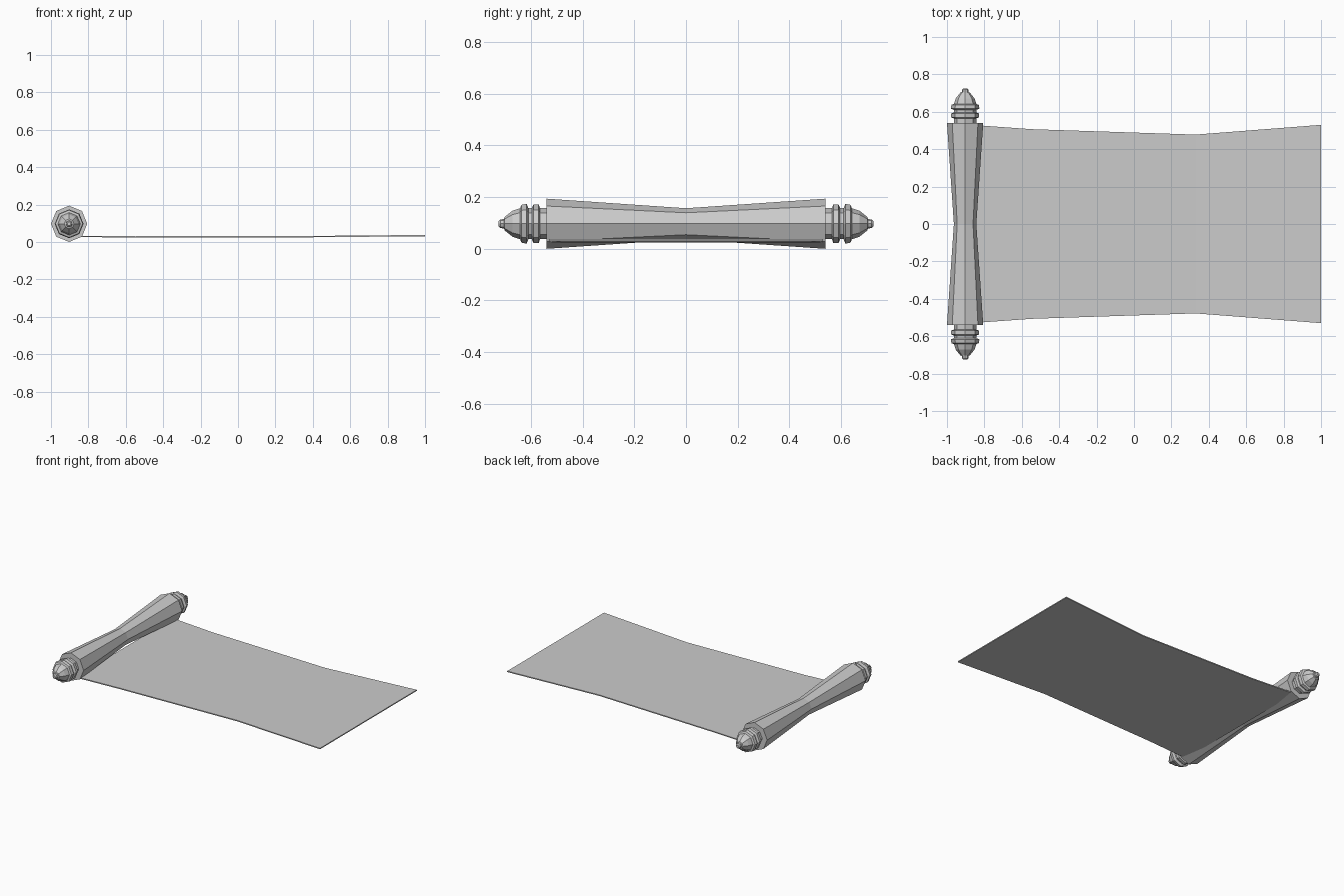
import bpy, bmesh, math

cube = bpy.data.objects.get("Cube")
if cube:
    bpy.data.objects.remove(cube, do_unlink=True)

AXIS_X, AXIS_Z, SIDES = -0.903, 0.097, 8

grey = bpy.data.materials.new("plain grey")
grey.use_nodes = True
colour = (0.6, 0.6, 0.6, 1)
grey.diffuse_color = colour
grey.node_tree.nodes["Principled BSDF"].inputs["Base Color"].default_value = colour


def finish(name, bm):
    bmesh.ops.recalc_face_normals(bm, faces=bm.faces)
    mesh = bpy.data.meshes.new(name)
    bm.to_mesh(mesh)
    bm.free()
    mesh.materials.append(grey)
    obj = bpy.data.objects.new(name, mesh)
    bpy.context.collection.objects.link(obj)
    return obj


def turned(name, profile):
    """Eight-sided turned part along y, from (y, radius) points, capped."""
    bm = bmesh.new()
    rings = []
    for y, r in profile:
        angles = [math.tau * i / SIDES for i in range(SIDES)]
        rings.append([bm.verts.new((AXIS_X + r * math.cos(a), y, AXIS_Z + r * math.sin(a)))
                      for a in angles])
    for a, b in zip(rings, rings[1:]):
        for i in range(SIDES):
            j = (i + 1) % SIDES
            bm.faces.new((a[i], a[j], b[j], b[i]))
    bm.faces.new(rings[0])
    bm.faces.new(rings[-1])
    return finish(name, bm)


# Rolled paper, pinched at the middle
turned("paper_roll", [(-0.54, 0.097), (0, 0.06), (0.54, 0.097)])

# Handle ends: neck, two collars, tapered dome and small knob
finial = [(0.53, 0.06), (0.565, 0.06), (0.57, 0.075), (0.59, 0.075), (0.597, 0.06),
          (0.61, 0.06), (0.617, 0.077), (0.637, 0.073), (0.642, 0.06), (0.672, 0.05),
          (0.702, 0.026), (0.704, 0.018), (0.718, 0.017), (0.725, 0.01)]
for name, side in (("front_handle", -1), ("back_handle", 1)):
    turned(name, [(side * y, r) for y, r in finial])

# Unrolled sheet: (x, half width, height) stations
stations = [(-0.87, 0.53, 0.03), (-0.55, 0.507, 0.027), (0.33, 0.478, 0.028), (1.0, 0.53, 0.034)]
bm = bmesh.new()
rows = [[bm.verts.new((x, s * w, z)) for s in (-1, 0, 1)] for x, w, z in stations]
for a, b in zip(rows, rows[1:]):
    for i in range(2):
        bm.faces.new((a[i], b[i], b[i + 1], a[i + 1]))
sheet = finish("paper_sheet", bm)
thickness = sheet.modifiers.new("thickness", "SOLIDIFY")
thickness.thickness = 0.007
thickness.offset = 0
